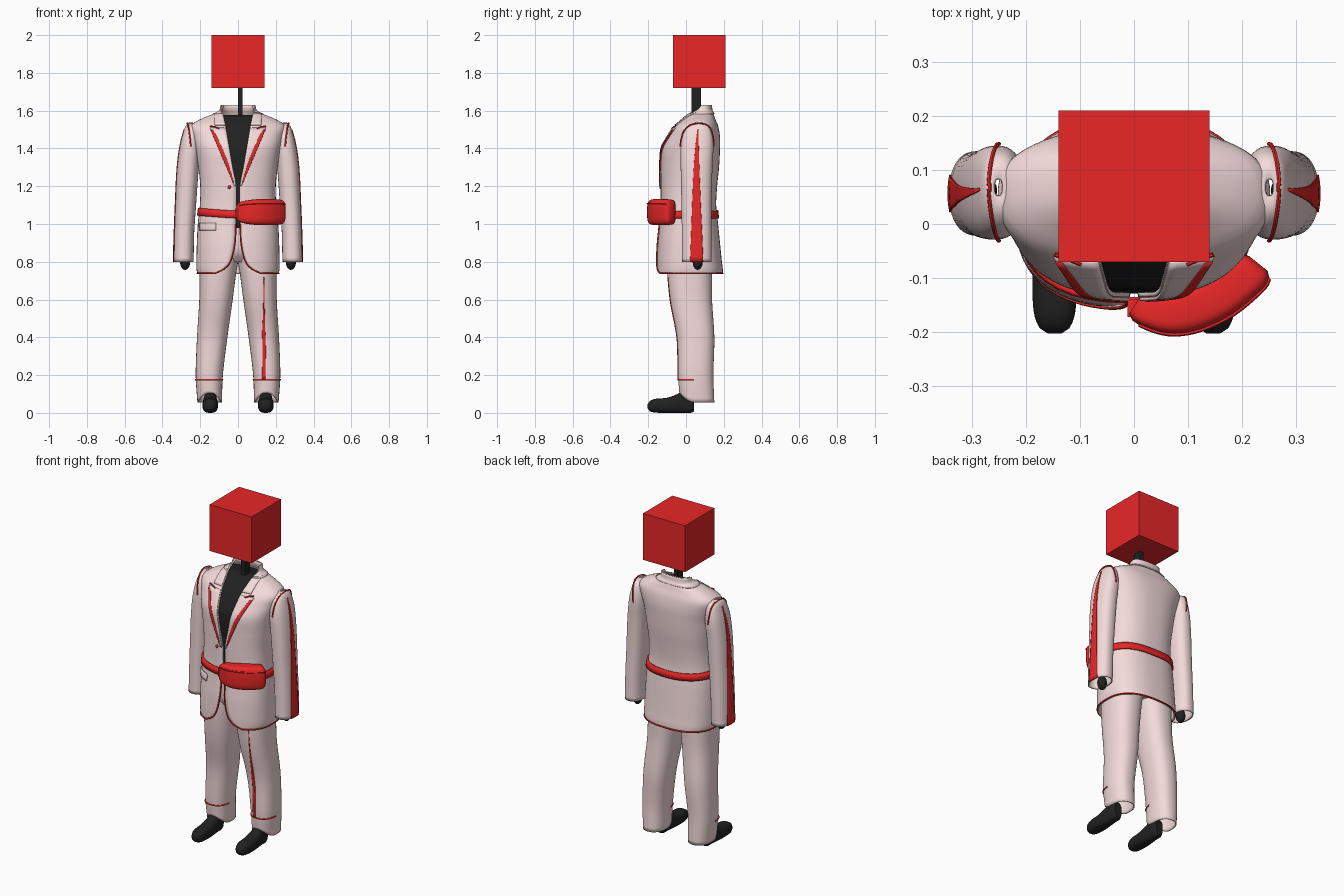
import bpy, bmesh
from math import sin, cos, asin, pi, copysign
from mathutils import Vector

if "Cube" in bpy.data.objects:
    bpy.data.objects.remove(bpy.data.objects["Cube"])


def material(name, c):
    m = bpy.data.materials.new(name)
    m.diffuse_color = (*c, 1)
    m.use_nodes = True
    m.node_tree.nodes["Principled BSDF"].inputs["Base Color"].default_value = m.diffuse_color
    return m


PINK = material("pink_cloth", (0.9, 0.7, 0.7))
RED = material("red", (0.82, 0.02, 0.02))
BLACK = material("black", (0.015, 0.015, 0.015))


def lerp(a, b, t):
    return a + (b - a) * t


def span(a, b, n):
    return [lerp(a, b, i / n) for i in range(n + 1)]


def sample(table, z):
    """Smoothly interpolate rows (key, values...) at z."""
    n = len(table)
    z = min(max(z, table[0][0]), table[-1][0])
    i = max(k for k in range(n - 1) if table[k][0] <= z)
    a, b = table[i], table[i + 1]
    h = b[0] - a[0]
    t = (z - a[0]) / h
    out = []
    for k in range(1, len(a)):
        def slope(j):
            lo, hi = table[max(j - 1, 0)], table[min(j + 1, n - 1)]
            return (hi[k] - lo[k]) / (hi[0] - lo[0]) * h
        out.append((2*t**3 - 3*t*t + 1) * a[k] + (t**3 - 2*t*t + t) * slope(i)
                   + (3*t*t - 2*t**3) * b[k] + (t**3 - t*t) * slope(i + 1))
    return out


def spow(v, p):
    return copysign(abs(v) ** p, v)


def surface(table, p):
    """Rows are z, x0, x1, front y, back y. Angle 0 is the front, 90 degrees is +x."""
    def point(a, z, off=0.0):
        x0, x1, y0, y1 = sample(table, z)[:4]
        return Vector(((x0 + x1) / 2 + ((x1 - x0) / 2 + off) * spow(sin(a), p),
                       (y0 + y1) / 2 - ((y1 - y0) / 2 + off) * spow(cos(a), p), z))

    def angle(x, z):
        x0, x1 = sample(table, z)[:2]
        s = (x - (x0 + x1) / 2) / ((x1 - x0) / 2)
        return asin(spow(max(-0.99, min(0.99, s)), 1 / p))
    return point, angle


def finish(ob, mat, mirror=False, thick=0.0):
    ob.data.materials.append(mat)
    bpy.ops.object.select_all(action='DESELECT')
    ob.select_set(True)
    bpy.context.view_layer.objects.active = ob
    if ob.type == 'CURVE':
        bpy.ops.object.convert(target='MESH')
        ob = bpy.context.object
    bpy.ops.object.shade_smooth_by_angle(angle=0.8)
    if thick:
        m = ob.modifiers.new("thickness", 'SOLIDIFY')
        m.thickness, m.offset = thick, -1
    if mirror:
        m = ob.modifiers.new("mirror", 'MIRROR')
        m.use_clip = m.use_mirror_merge = False
    return ob


def grid(name, rows, mat, closed=False, caps=False, **kw):
    bm = bmesh.new()
    vs = [[bm.verts.new(p) for p in r] for r in rows]
    n = len(rows[0])
    for a, b in zip(vs, vs[1:]):
        for j in range(n if closed else n - 1):
            k = (j + 1) % n
            bm.faces.new((a[j], a[k], b[k], b[j]))
    if caps:
        bm.faces.new(vs[0][::-1])
        bm.faces.new(vs[-1])
        bmesh.ops.recalc_face_normals(bm, faces=bm.faces)
    me = bpy.data.meshes.new(name)
    bm.to_mesh(me)
    bm.free()
    ob = bpy.data.objects.new(name, me)
    bpy.context.collection.objects.link(ob)
    return finish(ob, mat, **kw)


def tube(name, pts, r, mat, **kw):
    cu = bpy.data.curves.new(name, 'CURVE')
    cu.dimensions, cu.bevel_depth, cu.bevel_resolution = '3D', r, 1
    sp = cu.splines.new('POLY')
    sp.points.add(len(pts) - 1)
    for q, p in zip(sp.points, pts):
        q.co = (*p, 1)
    ob = bpy.data.objects.new(name, cu)
    bpy.context.collection.objects.link(ob)
    return finish(ob, mat, **kw)


def ball(name, loc, scale, mat, **kw):
    rows = [[Vector(loc) + Vector((scale[0]*sin(v)*sin(u), -scale[1]*sin(v)*cos(u), -scale[2]*cos(v)))
             for u in span(0, 2*pi, 20)[:-1]] for v in span(0.05, pi - 0.05, 10)]
    return grid(name, rows, mat, closed=True, caps=True, **kw)


def box(name, lo, hi, mat):
    rows = [[(lo[0], lo[1], z), (hi[0], lo[1], z), (hi[0], hi[1], z), (lo[0], hi[1], z)]
            for z in (lo[2], hi[2])]
    return grid(name, rows, mat, closed=True, caps=True)


RING = span(0, 2 * pi, 40)[:-1]

# cube head and thin neck
box("head", (-0.14, -0.07, 1.72), (0.14, 0.21, 2.0), RED)
box("neck", (0.0, 0.03, 1.5), (0.025, 0.08, 1.73), BLACK)

# jacket: z, half width, front y, back y, half gap of the front opening
J = [(0.735, .215, -.155, .195, .13), (0.76, .22, -.155, .195, .075), (0.80, .22, -.155, .19, .04),
     (0.9, .218, -.15, .18, .016), (1.0, .213, -.14, .17, .012), (1.1, .202, -.135, .16, .008),
     (1.2, .2, -.135, .165, .009), (1.3, .21, -.135, .175, .028), (1.4, .225, -.13, .18, .045),
     (1.46, .24, -.10, .18, .055), (1.52, .25, -.06, .17, .065), (1.555, .2, -.02, .155, .072),
     (1.585, .125, .01, .145, .08), (1.6, .095, .03, .135, .086), (1.63, .085, .06, .13, .083)]
jacket, jacket_angle = surface([(z, -w, w, a, b, g) for z, w, a, b, g in J], 0.8)
gap = lambda z: sample(J, z)[3]
edge = lambda z: jacket_angle(gap(z), z)
grid("jacket", [[jacket(a, z) for a in span(edge(z), 2*pi - edge(z), 60)]
                for z in span(0.735, 1.63, 70)], PINK, thick=0.008)

# dark body inside the jacket
grid("body", [[jacket(a, z, -0.013) for a in RING] for z in span(0.98, 1.578, 30)], BLACK,
     closed=True, caps=True)

# collar and lapels laid over the jacket
grid("collar_band", [[jacket(a, z, 0.007) for a in span(edge(z), 2*pi - edge(z), 40)]
                     for z in span(1.585, 1.63, 6)], PINK, thick=0.006)


def overlay(name, zs, inner, outer, off, mat, mirror=True):
    grid(name, [[jacket(a, z, off) for a in span(jacket_angle(inner(z), z), jacket_angle(outer(z), z), 6)]
                for z in zs], mat, mirror=mirror, thick=0.006)


lapel = lambda z: lerp(0.018, 0.145, (z - 1.2) / 0.31)
trim = lambda z: lapel(z) - 0.003 - 0.017 * sin(pi * min(1, (z - 1.2) / 0.38))
overlay("lapel", span(1.2, 1.51, 16), gap, lapel, 0.007, PINK)
overlay("lapel_trim", span(1.22, 1.5, 16), trim, lapel, 0.009, RED)
overlay("collar_front", span(1.525, 1.59, 6), gap, lambda z: 0.12, 0.007, PINK)
tube("lapel_notch", [jacket(jacket_angle(x, z), z, 0.008) for x, z in ((.095, 1.505), (.12, 1.515), (.142, 1.518))],
     0.004, RED, mirror=True)
overlay("pocket_flap", span(0.965, 1.005, 3), lambda z: -0.2, lambda z: -0.115, 0.006, PINK, False)
ball("button", jacket(jacket_angle(-0.045, 1.195), 1.195, 0.002), (.009, .006, .009), RED)

# red piping around the jacket hem
side = [(edge(z), z) for z in span(1.0, 0.738, 24)]
hem = side + [(a, 0.738) for a in span(edge(0.738), 2*pi - edge(0.738), 50)]
hem += [(2*pi - a, z) for a, z in side[::-1]]
tube("hem_piping", [jacket(a, z, 0.001) for a, z in hem], 0.004, RED)

# sleeves with a tapering red stripe, shoulder seam and hand
arm, arm_angle = surface([(0.8, .235, .342, -.022, .135), (0.95, .232, .338, -.022, .135),
                          (1.1, .222, .332, -.024, .135), (1.3, .208, .322, -.028, .14),
                          (1.42, .2, .306, -.027, .145), (1.49, .208, .288, -.01, .135),
                          (1.525, .222, .275, .02, .115), (1.537, .24, .262, .05, .085)], 0.85)
grid("sleeve", [[arm(a, z) for a in RING] for z in span(0.8, 1.537, 36)], PINK,
     closed=True, mirror=True, thick=0.006)
grid("sleeve_stripe", [[arm(a, z, 0.003) for a in span(pi/2 - w, pi/2 + w, 6)]
                       for z in span(0.8, 1.5, 24) for w in [0.02 + 0.36 * (1.5 - z) / 0.7]],
     RED, mirror=True, thick=0.004)
half = [(.25 + .018 * t, 1.41 + .125 * sin(t * pi / 2)) for t in span(0, 1, 10)]
seam = [arm(arm_angle(x, z), z, 0.003) for x, z in half]
seam += [arm(pi - arm_angle(x, z), z, 0.003) for x, z in half[::-1]]
tube("shoulder_seam", seam, 0.004, RED, mirror=True)
ball("hand", (.28, .062, .8), (.027, .027, .043), BLACK, mirror=True)

# trousers
leg, leg_angle = surface([(0.055, .085, .215, -.035, .15), (0.2, .08, .224, -.042, .145),
                          (0.4, .056, .217, -.048, .15), (0.6, .028, .205, -.085, .138),
                          (0.75, .008, .203, -.1, .138), (0.85, -.01, .2, -.1, .138)], 0.85)


def trouser(a, z, off=0.0):
    p = leg(a, z, off)
    p.z += 0.05 * max(0, cos(a)) ** 2 * max(0, 1 - (z - 0.055) / 0.12)
    return p


grid("trouser_leg", [[trouser(a, z) for a in RING] for z in span(0.055, 0.85, 36)], PINK,
     closed=True, mirror=True, thick=0.006)
hips = surface([(0.8, -.17, .17, -.06, .11), (0.85, -.195, .195, -.1, .138), (1.0, -.19, .19, -.115, .14)], 0.8)[0]
grid("hips", [[hips(a, z) for a in RING] for z in span(0.8, 1.0, 8)], PINK, closed=True, caps=True)
tube("ankle_piping", [leg(a, 0.175, 0.001) for a in span(-1.4, 1.5, 20)], 0.004, RED, mirror=True)
grid("leg_stripe", [[leg(a, z, 0.003) for a in span(c - w, c + w, 4)] for z in span(0.175, 0.72, 24)
                    for w, c in [(0.01 + 0.1 * (0.72 - z) / 0.55, leg_angle(0.137, z))]], RED, thick=0.004)

# shoes: lofted from toe to heel (y, half width, bottom, top)
SHOE = [(-.203, .012, .025, .045), (-.195, .026, .01, .06), (-.165, .038, .002, .074), (-.1, .041, 0, .08),
        (-.05, .038, 0, .098), (-.01, .034, 0, .118), (.025, .033, 0, .115), (.043, .022, .008, .1)]
rows = []
for y in span(-.203, .043, 24):
    w, b, t = sample(SHOE, y)
    b = max(b, 0)
    rows.append([(0.147 + w * spow(sin(a), .8), y, (b + t) / 2 + (t - b) / 2 * spow(cos(a), .75)) for a in RING])
grid("shoe", rows, BLACK, closed=True, caps=True, mirror=True)

# belt and curved waist pouch
rows = [[jacket(a, 1.05 + 0.015 * max(0, -sin(a)) + h, 0.009) for a in RING] for h in (-.02, 0, .02)]
grid("belt", rows, RED, closed=True, thick=0.01)
PATH = [(0, .0, -.152, .016, .04), (.06, .012, -.158, .028, .053), (.3, .075, -.163, .043, .066),
        (.6, .148, -.137, .046, .069), (.88, .213, -.09, .042, .066), (.97, .226, -.078, .034, .058),
        (1, .23, -.073, .022, .045)]
rows = []
for t in span(0, 1, 28):
    x, y, w, h = sample(PATH, t)
    d = Vector(sample(PATH, t + .03)[:2]) - Vector(sample(PATH, t - .03)[:2])
    d.normalize()
    rows.append([(x + d.y * w * spow(cos(a), .5), y - d.x * w * spow(cos(a), .5),
                  1.063 + h * spow(sin(a), .5)) for a in RING])
grid("pouch", rows, RED, closed=True, caps=True)
tube("pouch_zip", [Vector(r[3]) + Vector((0, -.001, 0)) for r in rows[2:-1]], 0.004, RED)
box("buckle", (-.012, -.172, 1.035), (.014, -.14, 1.085), RED)
